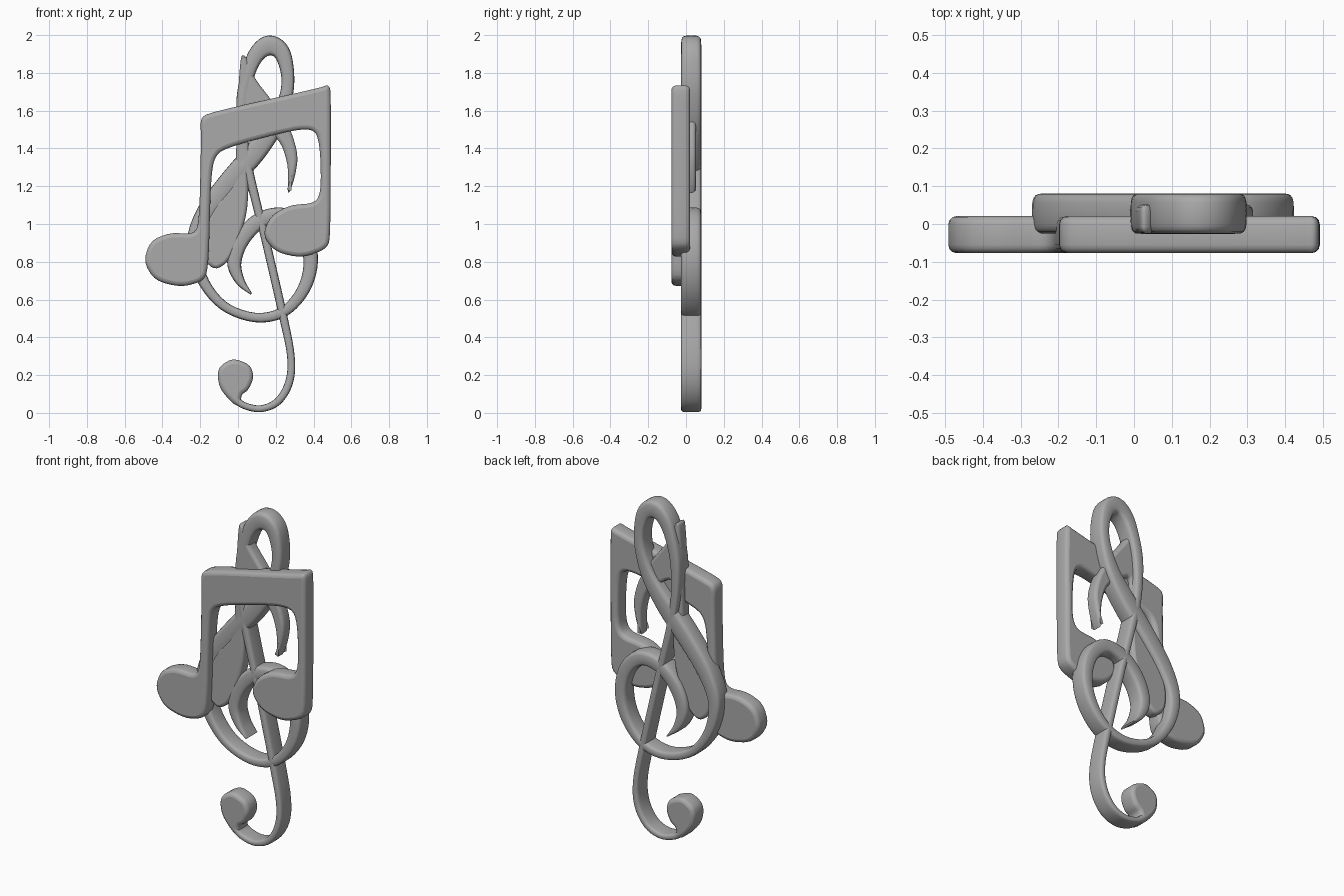
import bpy, bmesh, math
from mathutils import Vector

if "Cube" in bpy.data.objects:
    bpy.data.objects.remove(bpy.data.objects["Cube"])

grey = bpy.data.materials.new("plain grey")
grey.diffuse_color = (0.4, 0.4, 0.4, 1)
grey.use_nodes = True
grey.node_tree.nodes["Principled BSDF"].inputs["Base Color"].default_value = grey.diffuse_color


def finish(obj, name):
    obj.name = name
    obj.data.materials.clear()
    obj.data.materials.append(grey)
    bpy.ops.object.select_all(action='DESELECT')
    obj.select_set(True)
    bpy.context.view_layer.objects.active = obj
    bpy.ops.object.shade_smooth_by_angle(angle=math.radians(50))


def soften(pts, rounds):
    """Corner cutting of a closed outline."""
    for _ in range(rounds):
        out = []
        for i, a in enumerate(pts):
            b = pts[(i + 1) % len(pts)]
            for t in (0.22, 0.78):
                out.append((a[0] + (b[0] - a[0]) * t, a[1] + (b[1] - a[1]) * t))
        pts = out
    return pts


def plate(name, pts, y0, y1, bevel=0.022):
    """Softened outline in x,z, filled and extruded with rounded rims."""
    pts = soften(pts, 2)
    cu = bpy.data.curves.new(name, 'CURVE')
    cu.dimensions = '2D'
    cu.fill_mode = 'BOTH'
    sp = cu.splines.new('POLY')
    sp.points.add(len(pts) - 1)
    for p, (x, z) in zip(sp.points, pts):
        p.co = (x, z, 0, 1)
    sp.use_cyclic_u = True
    cu.extrude = (y1 - y0) / 2 - bevel
    cu.bevel_depth = bevel
    cu.bevel_resolution = 2
    cu.offset = -bevel
    obj = bpy.data.objects.new(name, cu)
    bpy.context.collection.objects.link(obj)
    obj.rotation_euler = (math.pi / 2, 0, 0)
    obj.location.y = (y0 + y1) / 2
    bpy.ops.object.select_all(action='DESELECT')
    obj.select_set(True)
    bpy.context.view_layer.objects.active = obj
    bpy.ops.object.convert(target='MESH')
    finish(bpy.context.object, name)


def stroke(name, keys, y0, y1, steps=5):
    """Sweep of a rounded box along x,z keys; third value is the half width."""
    k = [Vector(p) for p in keys]
    k = [2 * k[0] - k[1]] + k + [2 * k[-1] - k[-2]]
    path = []
    for a, b, c, d in zip(k, k[1:], k[2:], k[3:]):
        for s in range(steps):
            t = s / steps
            path.append(0.5 * (2 * b + (c - a) * t + (2 * a - 5 * b + 4 * c - d) * t * t
                               + (3 * b - a - 3 * c + d) * t ** 3))
    path.append(k[-2])
    # squared ellipse section
    n, e = 20, 0.5
    sec = []
    for i in range(n):
        c, s = math.cos(2 * math.pi * i / n), math.sin(2 * math.pi * i / n)
        sec.append((math.copysign(abs(c) ** e, c), math.copysign(abs(s) ** e, s)))
    bm = bmesh.new()
    rings = []
    for i, p in enumerate(path):
        d = path[min(i + 1, len(path) - 1)] - path[max(i - 1, 0)]
        side = Vector((-d.y, d.x)).normalized()
        w = max(p.z, 0.004)
        rings.append([bm.verts.new((p.x + side.x * w * u, (y0 + y1) / 2 + (y1 - y0) / 2 * v,
                                    p.y + side.y * w * u)) for u, v in sec])
    for r, q in zip(rings, rings[1:]):
        for i in range(n):
            j = (i + 1) % n
            bm.faces.new((r[i], r[j], q[j], q[i]))
    bm.faces.new(rings[0])
    bm.faces.new(rings[-1])
    bmesh.ops.recalc_face_normals(bm, faces=bm.faces)
    me = bpy.data.meshes.new(name)
    bm.to_mesh(me)
    bm.free()
    obj = bpy.data.objects.new(name, me)
    bpy.context.collection.objects.link(obj)
    finish(obj, name)


# treble clef: stem, top loop, belly and inner curl in one stroke
stroke("clef_stroke", [
    (-0.02, 0.08, 0.02), (0.03, 0.04, 0.018), (0.12, 0.022, 0.018), (0.21, 0.06, 0.02),
    (0.27, 0.16, 0.021), (0.28, 0.3, 0.02), (0.235, 0.53, 0.022), (0.145, 0.92, 0.022),
    (0.1, 1.1, 0.023), (0.05, 1.31, 0.025), (0.025, 1.48, 0.027), (0.025, 1.66, 0.033),
    (0.055, 1.8, 0.036), (0.1, 1.9, 0.044), (0.165, 1.945, 0.053), (0.23, 1.91, 0.045),
    (0.262, 1.8, 0.035), (0.255, 1.68, 0.035), (0.2, 1.53, 0.045), (0.09, 1.38, 0.057),
    (-0.05, 1.22, 0.055), (-0.17, 1.06, 0.05), (-0.23, 0.9, 0.04), (-0.195, 0.72, 0.03),
    (-0.08, 0.57, 0.025), (0.09, 0.505, 0.025), (0.24, 0.535, 0.028), (0.345, 0.65, 0.033),
    (0.385, 0.8, 0.038), (0.35, 0.95, 0.042), (0.25, 1.04, 0.043), (0.12, 1.02, 0.043),
    (0.02, 0.92, 0.043), (-0.02, 0.8, 0.038), (0.01, 0.7, 0.025), (0.07, 0.63, 0.005),
], -0.026, 0.081)

# clef end ball
plate("clef_ball", [(-0.11, 0.2), (-0.095, 0.25), (-0.025, 0.29), (0.065, 0.255), (0.085, 0.19),
                    (0.055, 0.12), (0.015, 0.095), (0.02, 0.04), (-0.02, 0.04), (-0.095, 0.125)],
      -0.026, 0.081)

# beamed pair of notes in front
plate("beamed_notes", [
    (-0.195, 1.45), (-0.2, 1.56), (-0.15, 1.59), (0.43, 1.72), (0.487, 1.74), (0.492, 1.65),
    (0.49, 0.95), (0.475, 0.87), (0.34, 0.82), (0.2, 0.85), (0.13, 0.94), (0.17, 1.04),
    (0.27, 1.1), (0.41, 1.11), (0.44, 1.18), (0.435, 1.4), (0.41, 1.5), (0.3, 1.5),
    (-0.08, 1.4), (-0.13, 1.34), (-0.145, 1.2), (-0.155, 0.8), (-0.175, 0.7), (-0.3, 0.665),
    (-0.44, 0.7), (-0.5, 0.8), (-0.465, 0.91), (-0.36, 0.955), (-0.23, 0.945), (-0.205, 1.02),
], -0.077, 0.021)

# single flagged note between the two
plate("flagged_note", [
    (0.01, 1.84), (0.02, 1.9), (0.05, 1.88), (0.08, 1.78), (0.19, 1.64), (0.28, 1.5),
    (0.32, 1.36), (0.3, 1.24), (0.262, 1.14), (0.268, 1.3), (0.23, 1.43), (0.15, 1.5),
    (0.06, 1.56), (0.052, 1.45), (0.057, 1.1), (0.01, 0.92), (-0.05, 0.8), (-0.12, 0.755),
    (-0.185, 0.81), (-0.19, 0.95), (-0.13, 1.1), (-0.04, 1.19), (-0.012, 1.27), (-0.005, 1.6),
], -0.025, 0.052, 0.018)
